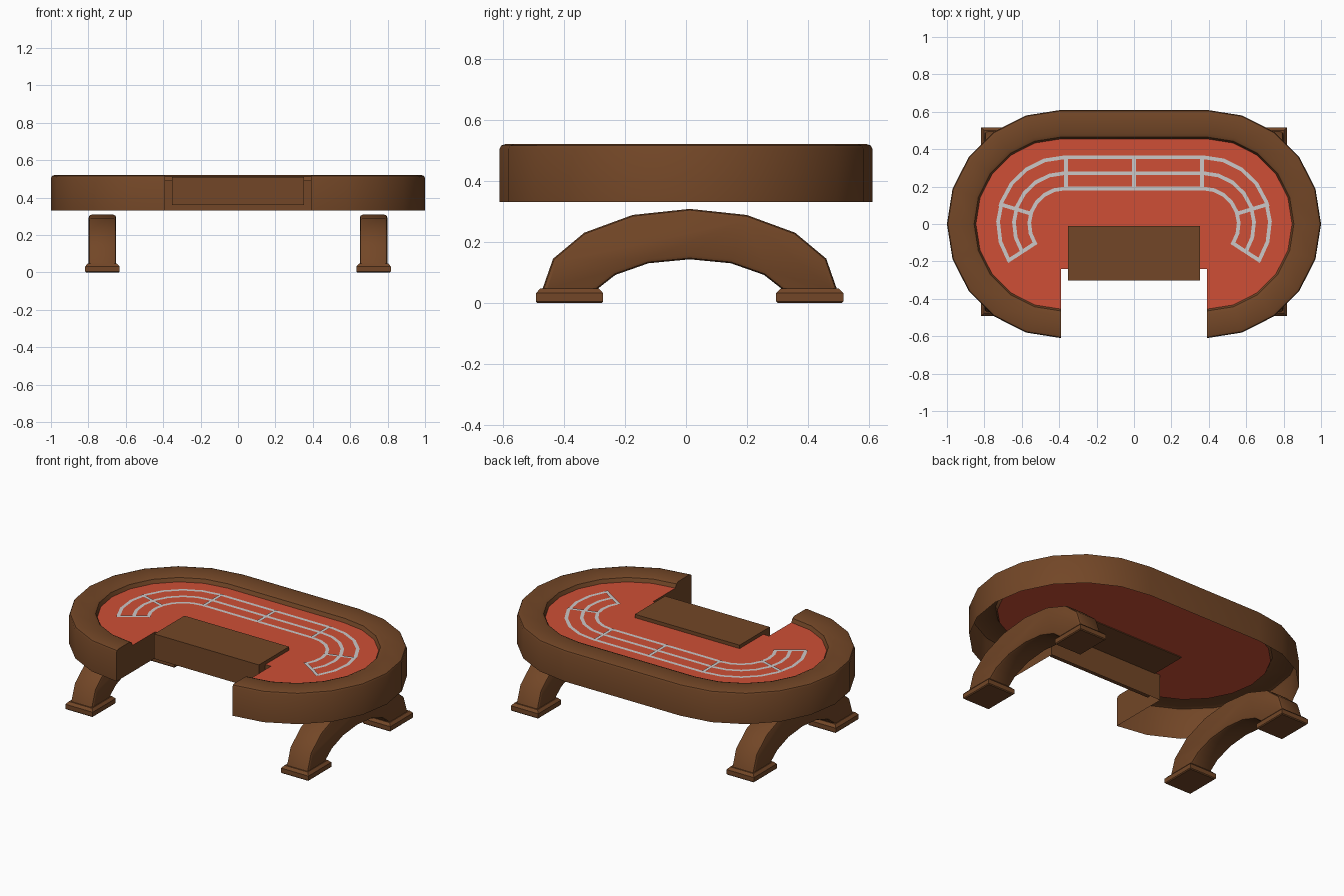
import bpy, bmesh, math
from mathutils import Vector

if "Cube" in bpy.data.objects:
    bpy.data.objects.remove(bpy.data.objects["Cube"])


def material(name, rgb):
    m = bpy.data.materials.new(name)
    m.diffuse_color = (*rgb, 1)
    m.use_nodes = True
    m.node_tree.nodes["Principled BSDF"].inputs["Base Color"].default_value = m.diffuse_color
    return m


WOOD = material("brown wood", (0.17, 0.062, 0.020))
FELT = material("red felt", (0.62, 0.078, 0.037))
LINE = material("pale line", (0.60, 0.58, 0.58))

CX, FELT_Z, BASE_Z, CUT_Y = 0.39, 0.49, 0.33, -0.24


def make(name, verts, faces, mat, smooth=True, closed=False, bevel=0):
    me = bpy.data.meshes.new(name)
    bm = bmesh.new()
    vs = [bm.verts.new(v) for v in verts]
    for f in faces:
        bm.faces.new([vs[i] for i in f])
    bmesh.ops.remove_doubles(bm, verts=bm.verts, dist=1e-5)
    if closed:
        bmesh.ops.recalc_face_normals(bm, faces=bm.faces)
    if bevel:
        edges = [e for e in bm.edges if e.calc_face_angle(0) > math.radians(60)]
        bmesh.ops.bevel(bm, geom=edges, offset=bevel, segments=2,
                        profile=0.5, affect='EDGES')
    bm.to_mesh(me)
    bm.free()
    me.materials.append(mat)
    ob = bpy.data.objects.new(name, me)
    bpy.context.collection.objects.link(ob)
    if smooth:
        bpy.ops.object.select_all(action='DESELECT')
        ob.select_set(True)
        bpy.context.view_layer.objects.active = ob
        bpy.ops.object.shade_smooth_by_angle(angle=math.radians(35))
    return ob


def prism(name, profile, x0, x1, mat, **kw):
    """Extrude a (y, z) outline from x0 to x1."""
    n = len(profile)
    verts = [(x, y, z) for x in (x0, x1) for y, z in profile]
    faces = [list(range(n)), list(range(n, 2 * n))]
    faces += [(i, (i + 1) % n, n + (i + 1) % n, n + i) for i in range(n)]
    return make(name, verts, faces, mat, closed=True, **kw)


def oval(r):
    """Long oval, counter-clockwise, open along the front."""
    pts = []
    for sx, start in ((CX, -90), (-CX, 90)):
        for i in range(11):
            a = math.radians(start + 18 * i)
            pts.append((sx + r * math.cos(a), r * math.sin(a)))
    return pts


# Rim: profile of (radius, height) swept along the oval
rim = [(0.61, BASE_Z), (0.61, 0.505), (0.605, 0.515), (0.59, 0.52),
       (0.485, 0.52), (0.465, 0.512), (0.455, FELT_Z)]
rings = [oval(r) for r, z in rim]
N = len(rings[0])
verts = [(x, y, rim[k][1]) for k, ring in enumerate(rings) for x, y in ring]
faces = [(k * N + i, k * N + i + 1, (k + 1) * N + i + 1, (k + 1) * N + i)
         for k in range(len(rim) - 1) for i in range(N - 1)]
make("table_rim", verts, faces, WOOD)

# Walls of the front cutout
side = [(-r, z) for r, z in rim] + [(CUT_Y, FELT_Z), (CUT_Y, BASE_Z)]
n = len(side)
verts = [(x, y, z) for x in (CX, -CX) for y, z in side]
faces = [list(range(n)), list(range(2 * n - 1, n - 1, -1)),
         (2 * n - 1, n - 1, n - 2, 2 * n - 2)]
make("cutout_walls", verts, faces, WOOD, smooth=False)

# Felt playing surface
verts = [(x, y, FELT_Z) for x, y in oval(0.455)]
verts += [(-CX, CUT_Y, FELT_Z), (CX, CUT_Y, FELT_Z)]
make("felt_surface", verts, [list(range(len(verts)))], FELT, smooth=False)

# Dealer tray: top plate with a front lip
prism("dealer_tray", [(-0.302, 0.36), (-0.242, 0.36), (-0.242, 0.485),
                      (-0.012, 0.485), (-0.012, 0.511), (-0.302, 0.511)],
      -0.352, 0.352, WOOD)

# Painted betting lines
LZ, HW, LX, END = FELT_Z + 0.003, 0.010, 0.37, -33


def u_path(r):
    arc = [math.radians(END + (90 - END) * i / 7) for i in range(8)]
    right = [(LX + r * math.cos(a), r * math.sin(a)) for a in arc]
    return right + [(-x, y) for x, y in reversed(right)]


lv, lf = [], []


def ribbon(inner, outer):
    b, m = len(lv), len(inner)
    lv.extend((x, y, LZ) for x, y in inner + outer)
    lf.extend((b + i, b + m + i, b + m + i + 1, b + i + 1) for i in range(m - 1))


def bar(p, q, z=0.0008):
    p, q = Vector(p), Vector(q)
    d = (q - p).normalized() * HW
    s = Vector((-d.y, d.x))
    b = len(lv)
    for v in (p - d - s, q + d - s, q + d + s, p - d + s):
        lv.append((v.x, v.y, LZ + z))
    lf.append((b, b + 1, b + 2, b + 3))


for r in (0.19, 0.272, 0.357):
    ribbon(u_path(r - HW), u_path(r + HW))
bar((0, 0.19), (0, 0.357))
for s in (1, -1):
    bar((s * 0.363, 0.19), (s * 0.363, 0.357))
    for deg in (17, END):
        a = math.radians(deg)
        bar(*[(s * (LX + r * math.cos(a)), r * math.sin(a)) for r in (0.19, 0.357)])
make("betting_lines", lv, lf, LINE, smooth=False)

# Arched legs and their feet
YC = 0.012
outer = [(0.488, 0.03), (0.482, 0.045), (0.447, 0.145), (0.345, 0.23), (0.187, 0.288)]
inner = [(0.32, 0.03), (0.303, 0.045), (0.243, 0.092), (0.135, 0.130)]


def arch(half, top):
    return ([(YC - y, z) for y, z in half] + [(YC, top)]
            + [(YC + y, z) for y, z in reversed(half)])


profile = arch(outer, 0.308) + arch(inner, 0.143)[::-1]
for s, label in ((-1, "left"), (1, "right")):
    prism(f"{label}_arch_leg", profile, s * 0.725 - 0.073, s * 0.725 + 0.073,
          WOOD, bevel=0.014)
    for y, end in ((YC - 0.393, "front"), (YC + 0.393, "back")):
        v = []
        for hx, hy, z in ((0.087, 0.105, 0), (0.092, 0.110, 0.005),
                          (0.092, 0.110, 0.032), (0.078, 0.096, 0.047)):
            v += [(s * 0.725 + a * hx, y + b * hy, z)
                  for a, b in ((-1, -1), (1, -1), (1, 1), (-1, 1))]
        f = [(3, 2, 1, 0), (12, 13, 14, 15)]
        f += [(4 * k + i, 4 * k + (i + 1) % 4, 4 * k + 4 + (i + 1) % 4, 4 * k + 4 + i)
              for k in range(3) for i in range(4)]
        make(f"{label}_{end}_foot", v, f, WOOD, closed=True)
